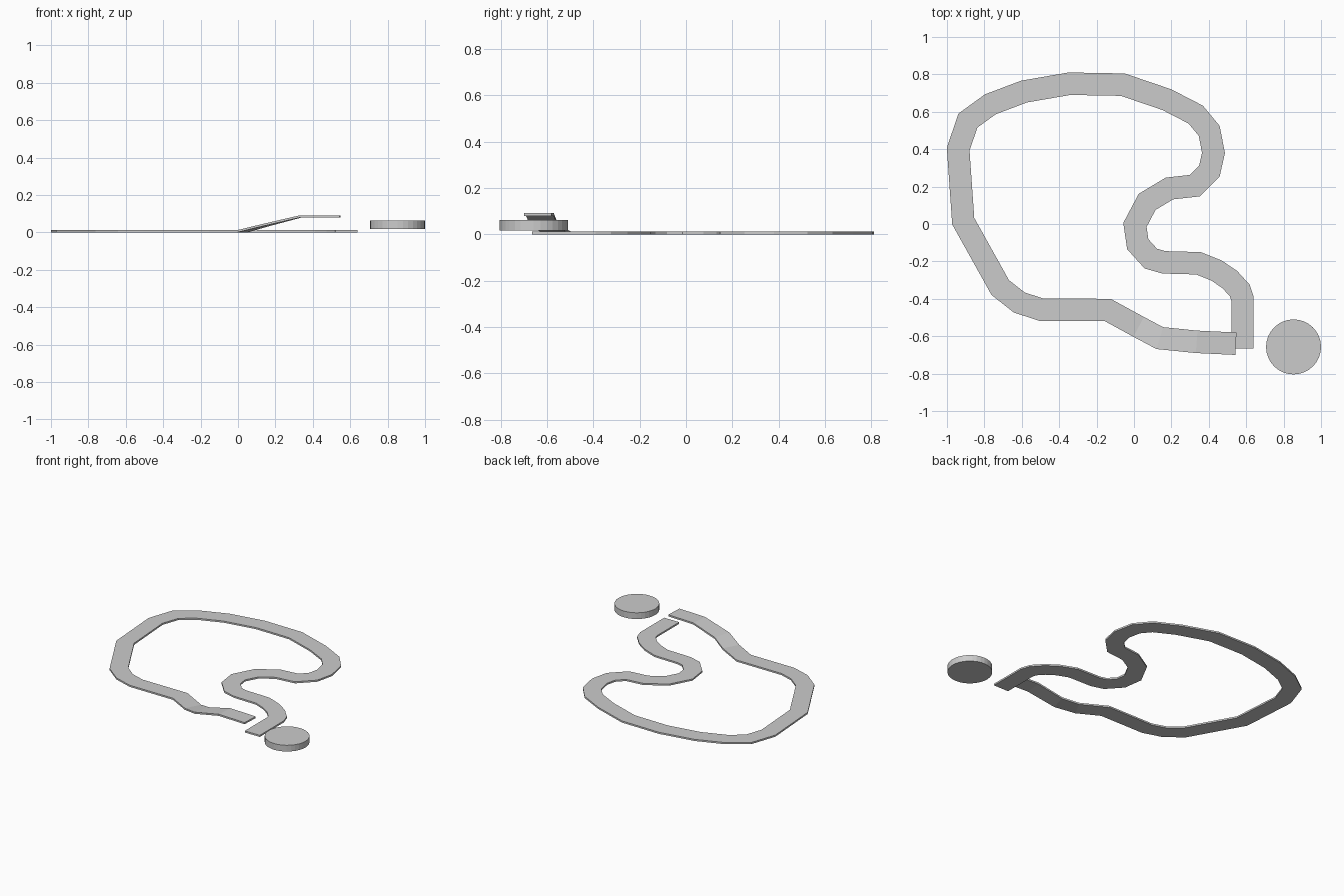
import bpy, bmesh
from mathutils import Vector

if "Cube" in bpy.data.objects:
    bpy.data.objects.remove(bpy.data.objects["Cube"])

HALF_WIDTH, THICK = 0.06, 0.012

# centre line of the road seen from above: flat part, then the ramp end
flat = [(0.58, -0.665), (0.58, -0.40), (0.565, -0.355), (0.512, -0.297),
        (0.44, -0.248), (0.345, -0.21), (0.16, -0.205), (0.09, -0.185),
        (0.02, -0.108), (0.005, -0.005), (0.07, 0.118), (0.19, 0.19),
        (0.325, 0.205), (0.403, 0.283), (0.425, 0.38), (0.402, 0.498),
        (0.33, 0.585), (0.175, 0.665), (-0.06, 0.745), (-0.345, 0.75),
        (-0.588, 0.708), (-0.768, 0.64), (-0.888, 0.553), (-0.94, 0.40),
        (-0.913, 0.015), (-0.715, -0.34), (-0.613, -0.42), (-0.495, -0.458),
        (-0.14, -0.46), (0.025, -0.55)]
ramp = [(0.138, -0.61, 0.03), (0.335, -0.63, 0.079), (0.545, -0.64, 0.079)]
path = [Vector((x, y, 0)) for x, y in flat] + [Vector(p) for p in ramp]


def side_offset(i):
    """Mitred sideways offset at path point i."""
    def normal(a, b):
        d = (b - a).to_2d().normalized()
        return Vector((-d.y, d.x, 0))
    n0 = normal(path[max(i - 1, 0)], path[max(i, 1)])
    last = len(path) - 1
    n1 = normal(path[min(i, last - 1)], path[min(i + 1, last)])
    m = (n0 + n1).normalized()
    return m * HALF_WIDTH / m.dot(n1)


# road: a flat rectangular section swept along the centre line
bm = bmesh.new()
up = Vector((0, 0, THICK))
rings = []
for i, p in enumerate(path):
    o = side_offset(i)
    rings.append([bm.verts.new(v) for v in (p - o, p + o, p + o + up, p - o + up)])
for a, b in zip(rings, rings[1:]):
    for k in range(4):
        j = (k + 1) % 4
        bm.faces.new((a[k], a[j], b[j], b[k]))
bm.faces.new(rings[0])
bm.faces.new(rings[-1])
bmesh.ops.recalc_face_normals(bm, faces=bm.faces)
mesh = bpy.data.meshes.new("road")
bm.to_mesh(mesh)
bm.free()
bpy.context.collection.objects.link(bpy.data.objects.new("road", mesh))

# round disc beside the road ends
bpy.ops.mesh.primitive_cylinder_add(vertices=32, radius=0.147, depth=0.045,
                                    end_fill_type='TRIFAN',
                                    location=(0.853, -0.657, 0.0395))
bpy.context.object.name = "round_disc"
